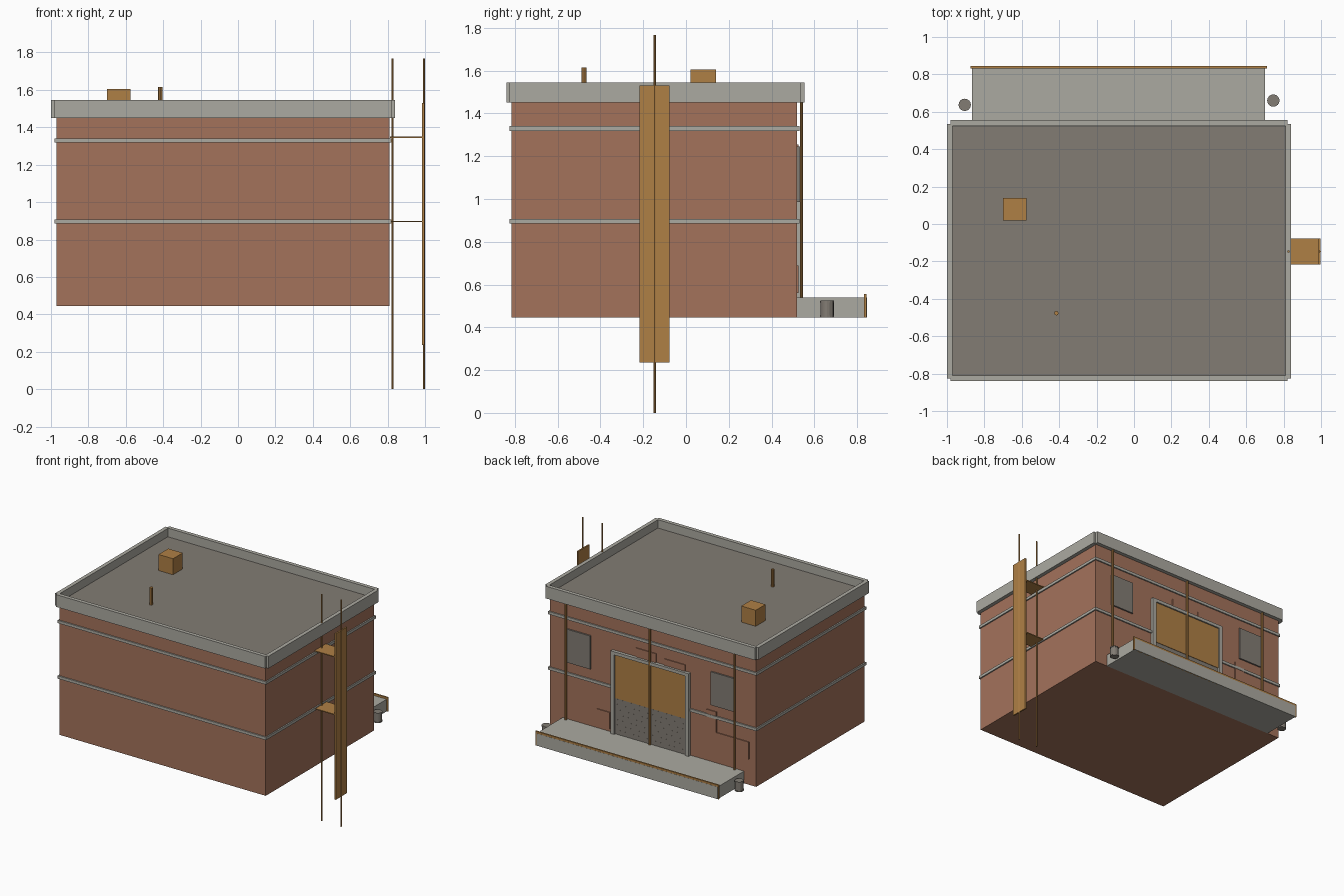
import bpy
import bmesh
from mathutils import Matrix

old = bpy.data.objects.get("Cube")
if old:
    bpy.data.objects.remove(old, do_unlink=True)


def material(name, r, g, b):
    m = bpy.data.materials.new(name)
    m.use_nodes = True
    m.diffuse_color = (r, g, b, 1)
    m.node_tree.nodes["Principled BSDF"].inputs["Base Color"].default_value = (r, g, b, 1)
    return m


BRICK = material("red_brick", .37, .17, .105)
STONE = material("pale_concrete", .41, .40, .355)
TAR = material("dark_grey", .225, .203, .175)
RUST = material("rusty_orange", .43, .215, .06)


def finish(name, bm, mat):
    mesh = bpy.data.meshes.new(name)
    bm.to_mesh(mesh)
    bm.free()
    mesh.materials.append(mat)
    ob = bpy.data.objects.new(name, mesh)
    bpy.context.collection.objects.link(ob)
    return ob


def box(name, x, y, z, mat):
    """Box from (low, high) pairs."""
    bm = bmesh.new()
    size = [b - a for a, b in (x, y, z)]
    mid = [(a + b) / 2 for a, b in (x, y, z)]
    bmesh.ops.create_cube(bm, size=1, matrix=Matrix.Translation(mid) @ Matrix.Diagonal((*size, 1)))
    return finish(name, bm, mat)


def rod(name, x, y, z, radius, sides, mat):
    """Upright cylinder."""
    bm = bmesh.new()
    bmesh.ops.create_cone(bm, cap_ends=True, segments=sides, radius1=radius, radius2=radius,
                          depth=z[1] - z[0], matrix=Matrix.Translation((x, y, (z[0] + z[1]) / 2)))
    return finish(name, bm, mat)


LEFT, RIGHT, FRONT, BACK = .81, -.97, -.815, .52
BASE, ROOF = .445, 1.48

# Brick body and roof deck
box("brick_body", (RIGHT, LEFT), (FRONT, BACK), (BASE, ROOF - .01), BRICK)
box("roof_deck", (RIGHT, LEFT), (FRONT, BACK), (ROOF - .01, ROOF), TAR)

# Parapet walls with notched corners
for side, x in (("left", LEFT), ("right", RIGHT - .03)):
    box("parapet_" + side, (x, x + .03), (FRONT - .01, BACK + .015), (1.45, 1.545), STONE)
for side, y in (("front", FRONT - .025), ("back", BACK + .005)):
    box("parapet_" + side, (RIGHT - .012, LEFT + .012), (y, y + .03), (1.45, 1.545), STONE)

# Trim bands around the walls
for side, z in (("lower", .885), ("upper", 1.318)):
    box("trim_band_" + side, (RIGHT - .01, LEFT + .01), (FRONT - .01, BACK + .01), (z, z + .022), STONE)

# Rooftop vent and pipe
box("roof_vent", (-.70, -.575), (.02, .14), (ROOF, 1.605), RUST)
rod("roof_pipe", -.415, -.477, (ROOF, 1.615), .012, 8, RUST)

# Loading dock with edge strip
box("dock", (-.865, .70), (BACK, .845), (BASE, .54), STONE)
box("dock_edge_strip", (-.873, .71), (.832, .844), (BASE, .555), RUST)

# Barrels beside the dock
for side, x, y in (("right", -.905, .637), ("left", .745, .66)):
    rod("barrel_" + side, x, y, (BASE, .525), .031, 16, TAR)
    for z in (.447, .515):
        rod("barrel_rim_" + side, x, y, (z, z + .008), .033, 16, TAR)

# Roller door: frame, raised rust panel, grey slats
DOOR = (-.405, .27)
for side, x in (("right", DOOR[0]), ("left", DOOR[1] - .03)):
    box("door_post_" + side, (x, x + .03), (BACK, .545), (.54, 1.185), STONE)
box("door_lintel", DOOR, (BACK, .545), (1.16, 1.185), STONE)
inner = (DOOR[0] + .03, DOOR[1] - .03)
box("door_panel", inner, (BACK, .534), (.82, 1.16), RUST)
for i in range(7):
    z = .54 + i * .04
    box("door_slat", inner, (BACK, .531), (z, z + .035), TAR)
box("door_backing", inner, (BACK, .5305), (.54, .82), TAR)

# Windows
for side, x in (("right", -.79), ("left", .455)):
    box("window_" + side, (x, x + .205), (BACK, .532), (.985, 1.245), TAR)

# Raised brick patches on the back wall
for x, z in (((-.11, .064), (1.185, 1.255)), ((-.36, -.18), (1.185, 1.235)),
             ((-.63, -.545), (.78, .94)), ((-.91, -.63), (.645, .78)),
             ((.29, .40), (.56, .69))):
    box("brick_patch", x, (BACK, .527), z, BRICK)

# Drainpipes on the back wall
for side, x in (("right", -.797), ("middle", -.066), ("left", .66)):
    rod("drainpipe_" + side, x, .54, (.54, 1.45), .008, 8, RUST)

# Side mast: two poles, tall sign plate, two shelves
for side, x in (("inner", .826), ("outer", .994)):
    rod("mast_" + side, x, -.147, (0, 1.767), .006, 8, RUST)
box("sign_plate", (.984, .996), (-.217, -.077), (.235, 1.53), RUST)
for side, z in (("lower", .893), ("upper", 1.343)):
    box("mast_shelf_" + side, (.812, .985), (-.217, -.077), (z, z + .007), RUST)
